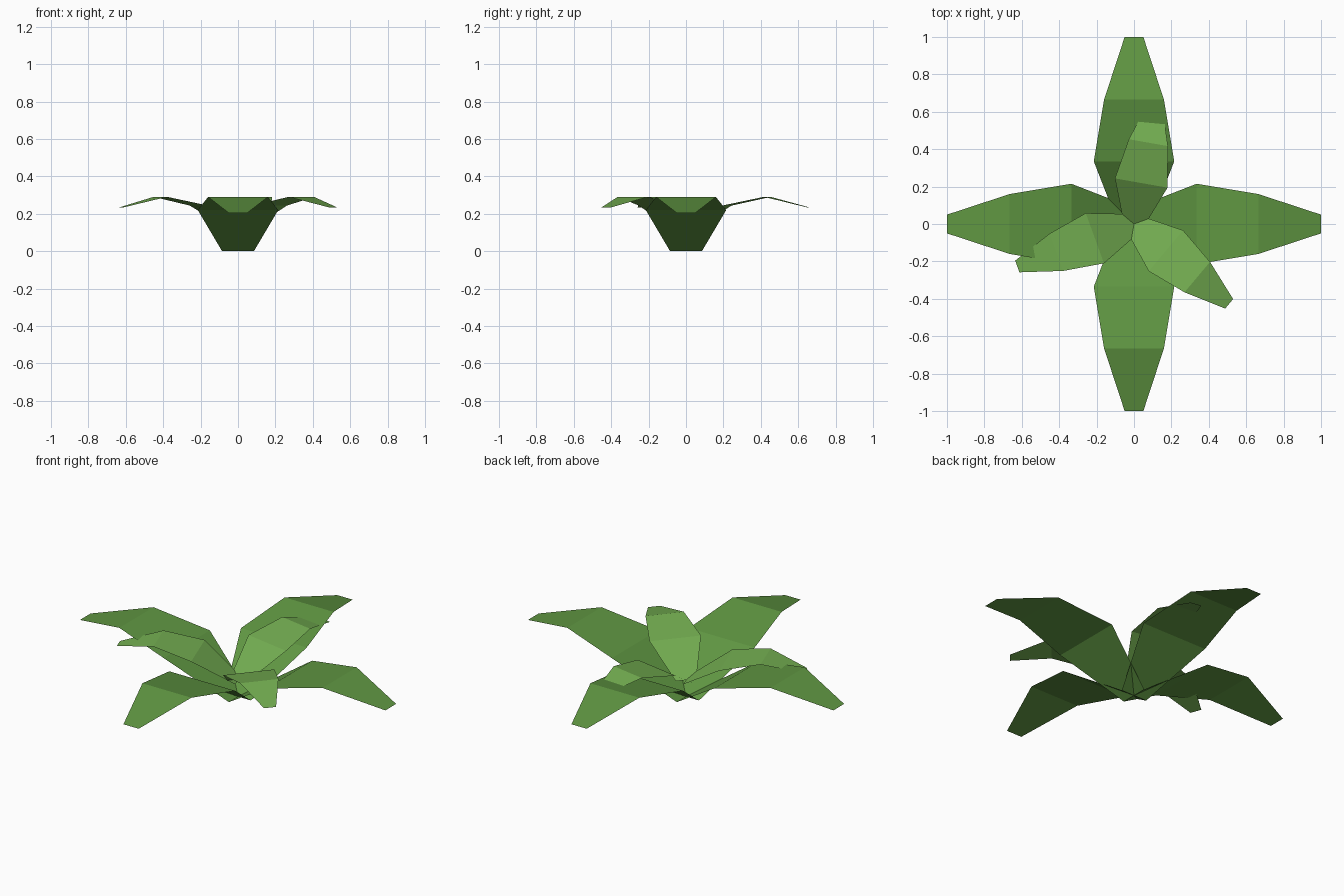
import bpy, bmesh, math
from mathutils import Matrix

if "Cube" in bpy.data.objects:
    bpy.data.objects.remove(bpy.data.objects["Cube"])

# (distance from centre, half width, height) along one leaf
PROFILE = [(0.0, 0.085, 0.0), (0.335, 0.215, 0.22), (0.665, 0.16, 0.29), (1.0, 0.05, 0.205)]


def material(name, colour):
    mat = bpy.data.materials.new(name)
    mat.diffuse_color = (*colour, 1.0)
    mat.use_nodes = True
    mat.node_tree.nodes["Principled BSDF"].inputs["Base Color"].default_value = mat.diffuse_color
    return mat


def leaf(name, angle, scale, lift, mat):
    """A folded leaf strip, one flat quad between each pair of stations."""
    bm = bmesh.new()
    rows = [[bm.verts.new((r, side * w, z)) for side in (-1, 1)] for r, w, z in PROFILE]
    for (a, b), (c, d) in zip(rows, rows[1:]):
        bm.faces.new((a, c, d, b))
    bm.transform(Matrix.Translation((0, 0, lift))
                 @ Matrix.Rotation(math.radians(angle), 4, 'Z')
                 @ Matrix.Scale(scale, 4))
    mesh = bpy.data.meshes.new(name)
    bm.to_mesh(mesh)
    bm.free()
    mesh.materials.append(mat)
    bpy.context.collection.objects.link(bpy.data.objects.new(name, mesh))


outer_green = material("leaf_green", (0.115, 0.305, 0.054))
inner_green = material("light_leaf_green", (0.172, 0.42, 0.082))

# Four large outer leaves in a cross
for i in range(4):
    leaf(f"outer_leaf_{i + 1}", 90 * i, 1.0, 0.0, outer_green)

# Three smaller inner leaves set higher up
for i in range(3):
    leaf(f"inner_leaf_{i + 1}", 80 + 120 * i, 0.664, 0.098, inner_green)
